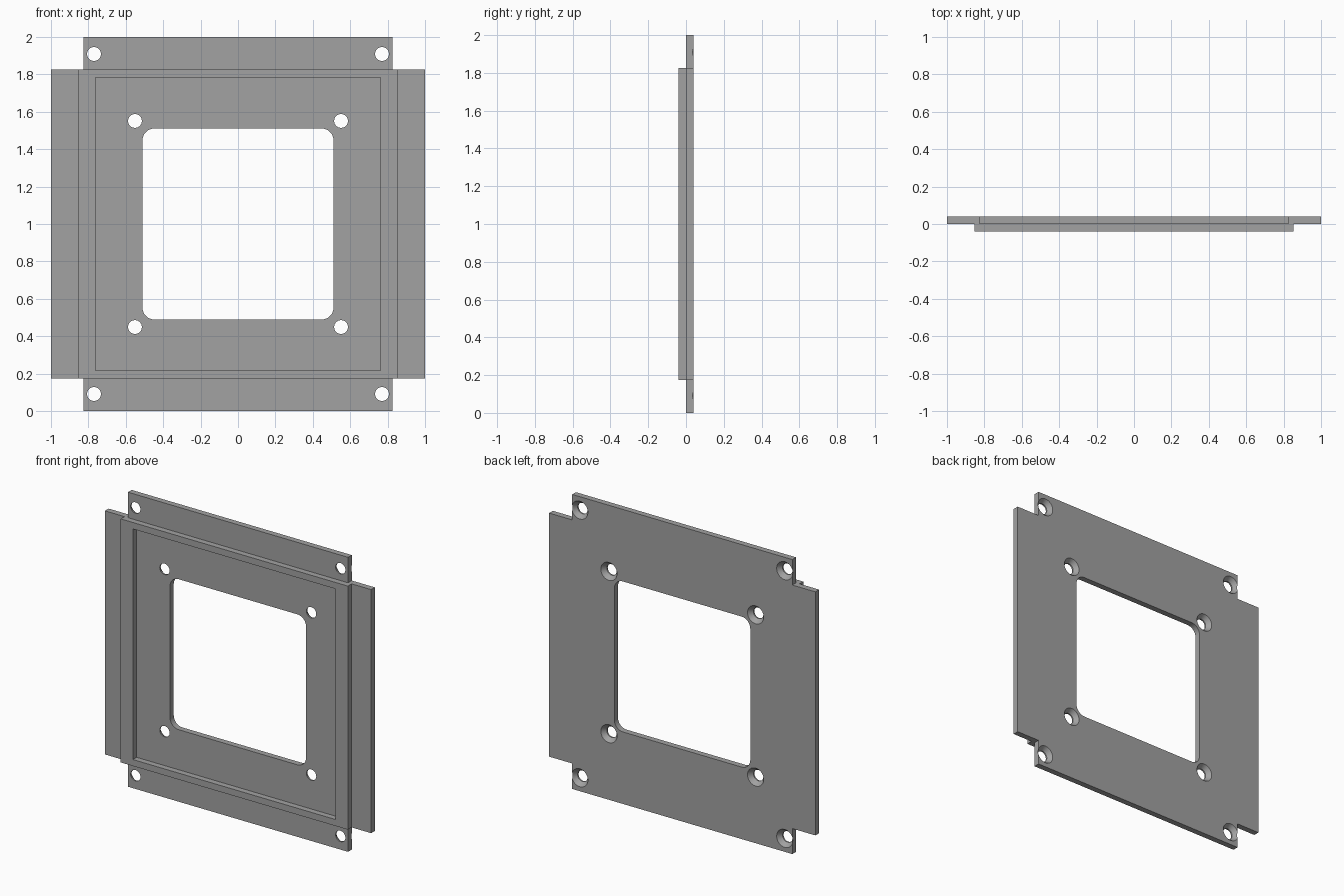
import bpy, bmesh, math

cube = bpy.data.objects.get("Cube")
if cube:
    bpy.data.objects.remove(cube, do_unlink=True)

MID = 1.0        # height of the plate centre
THICK = 0.04     # thickness of the plate and of the raised frame

grey = bpy.data.materials.new("plain grey")
grey.use_nodes = True
colour = (0.36, 0.36, 0.36, 1)
grey.diffuse_color = colour
grey.node_tree.nodes["Principled BSDF"].inputs["Base Color"].default_value = colour


def loft(bm, rings):
    """Closed solid through rings of equal length, front to back."""
    loops = [[bm.verts.new(p) for p in ring] for ring in rings]
    n = len(loops[0])
    bm.faces.new(loops[0])
    bm.faces.new(loops[-1][::-1])
    for a, b in zip(loops, loops[1:]):
        for i in range(n):
            j = (i + 1) % n
            bm.faces.new((a[i], b[i], b[j], a[j]))


def prism(bm, outline, y0, y1):
    loft(bm, [[(x, y, MID + z) for x, z in outline] for y in (y0, y1)])


def rect(w, h):
    return [(-w, -h), (w, -h), (w, h), (-w, h)]


def rounded_square(half, r, steps=8):
    points = []
    for k, (sx, sz) in enumerate([(1, 1), (-1, 1), (-1, -1), (1, -1)]):
        for i in range(steps + 1):
            a = math.pi / 2 * (k + i / steps)
            points.append((sx * (half - r) + r * math.cos(a),
                           sz * (half - r) + r * math.sin(a)))
    return points


def make(name, bm):
    bmesh.ops.recalc_face_normals(bm, faces=bm.faces)
    mesh = bpy.data.meshes.new(name)
    bm.to_mesh(mesh)
    bm.free()
    mesh.materials.append(grey)
    obj = bpy.data.objects.new(name, mesh)
    bpy.context.collection.objects.link(obj)
    return obj


def cut(target, cutter):
    cutter.hide_render = True
    mod = target.modifiers.new("cut", 'BOOLEAN')
    mod.operation = 'DIFFERENCE'
    mod.solver = 'EXACT'
    mod.object = cutter
    bpy.ops.object.select_all(action='DESELECT')
    bpy.context.view_layer.objects.active = target
    target.select_set(True)
    bpy.ops.object.modifier_apply(modifier=mod.name)
    bpy.data.objects.remove(cutter, do_unlink=True)
    bpy.ops.object.shade_smooth_by_angle(angle=math.radians(30))


# Mounting plate with notched corners
N = 0.827
corners = [(1, N), (N, N), (N, 1)]
outline = (corners + [(-x, z) for x, z in corners[::-1]]
           + [(-x, -z) for x, z in corners] + [(x, -z) for x, z in corners[::-1]])
bm = bmesh.new()
prism(bm, outline, 0, THICK)
plate = make("mounting_plate", bm)

# Central window and countersunk screw holes
bm = bmesh.new()
prism(bm, rounded_square(0.511, 0.065), -0.1, 0.1)
SINK = [(0.037, -0.02), (0.037, 0.01), (0.061, THICK), (0.069, THICK + 0.01)]
SIDES = 32
for px, pz in ((0.551, 0.551), (0.77, 0.909)):
    for sx in (-1, 1):
        for sz in (-1, 1):
            loft(bm, [[(sx * px + r * math.cos(math.tau * i / SIDES), y,
                        MID + sz * pz + r * math.sin(math.tau * i / SIDES))
                       for i in range(SIDES)] for r, y in SINK])
cut(plate, make("hole_cutter", bm))

# Raised frame around the front recess
bm = bmesh.new()
prism(bm, rect(0.853, N), -THICK, 0)
frame = make("raised_frame", bm)
bm = bmesh.new()
prism(bm, rect(0.762, 0.783), -0.1, 0.1)
cut(frame, make("recess_cutter", bm))
